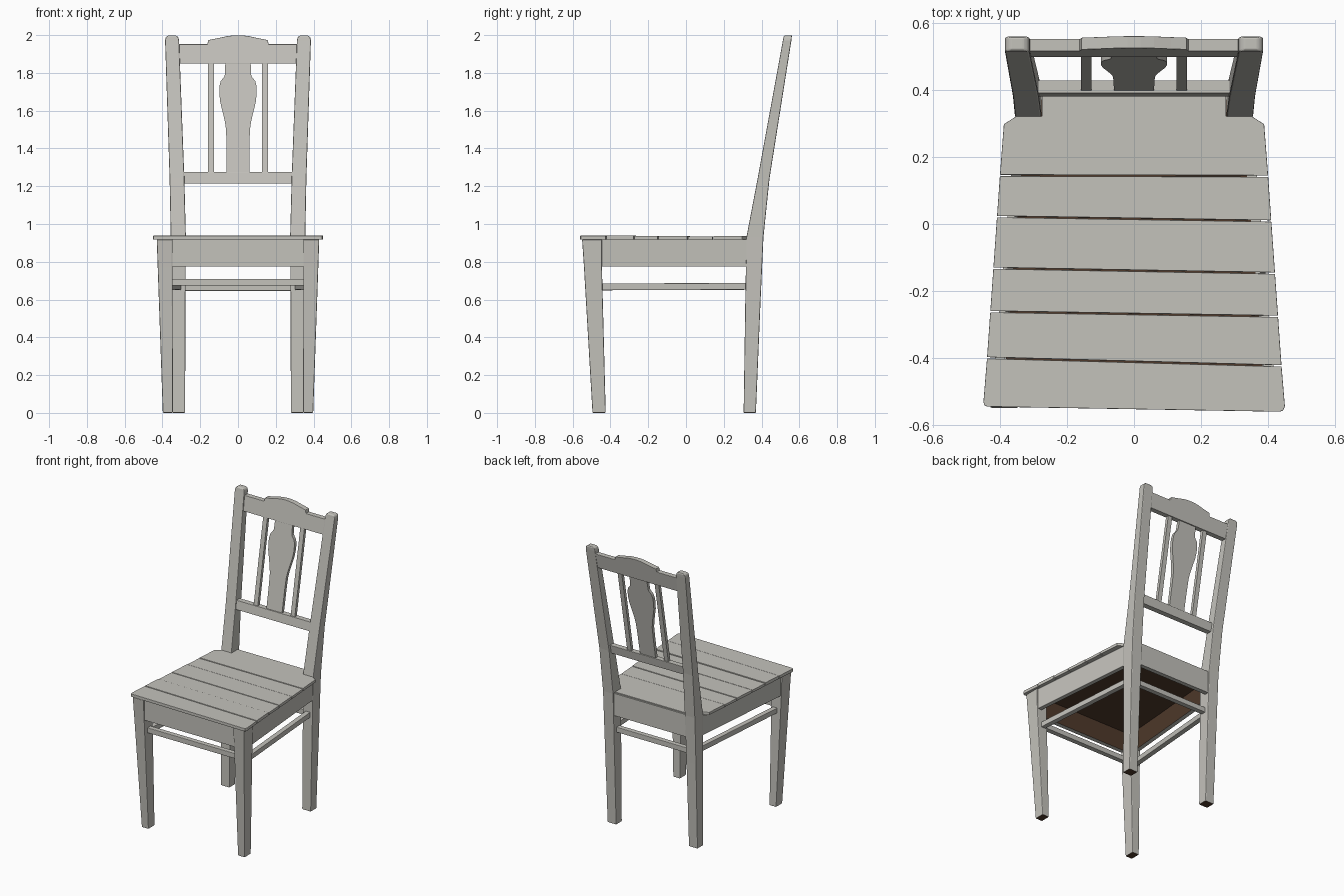
import bpy
import bmesh
from mathutils import Vector

cube = bpy.data.objects.get("Cube")
if cube:
    bpy.data.objects.remove(cube, do_unlink=True)


def make_material(name, color):
    mat = bpy.data.materials.new(name)
    mat.use_nodes = True
    mat.diffuse_color = color
    mat.node_tree.nodes["Principled BSDF"].inputs["Base Color"].default_value = color
    return mat


PAINT = make_material("pale grey paint", (0.55, 0.54, 0.50, 1))
WOOD = make_material("bare brown wood", (0.08, 0.042, 0.024, 1))


def loft(name, rings, bare=None, bevel=0.0, smooth=False):
    """Join equal-length rings of points into a closed solid."""
    bm = bmesh.new()
    loops = [[bm.verts.new(p) for p in ring] for ring in rings]
    count = len(loops[0])
    for a, b in zip(loops, loops[1:]):
        for i in range(count):
            j = (i + 1) % count
            bm.faces.new((a[i], a[j], b[j], b[i]))
    bm.faces.new(loops[0][::-1])
    bm.faces.new(loops[-1])
    bmesh.ops.recalc_face_normals(bm, faces=bm.faces)
    bm.normal_update()
    # bare wood on the faces picked by the rule
    for f in bm.faces:
        if bare and bare(f):
            f.material_index = 1
    mesh = bpy.data.meshes.new(name)
    bm.to_mesh(mesh)
    bm.free()
    mesh.materials.append(PAINT)
    mesh.materials.append(WOOD)
    obj = bpy.data.objects.new(name, mesh)
    bpy.context.collection.objects.link(obj)
    if bevel:
        mod = obj.modifiers.new("soft edges", "BEVEL")
        mod.width = bevel
        mod.segments = 2
        mod.limit_method = "ANGLE"
    if smooth:
        bpy.ops.object.select_all(action="DESELECT")
        obj.select_set(True)
        bpy.context.view_layer.objects.active = obj
        bpy.ops.object.shade_smooth_by_angle()
    return obj


def plan_solid(name, outline, z0, z1, bare=None, bevel=0.0):
    return loft(name, [[(x, y, z) for x, y in outline] for z in (z0, z1)], bare, bevel)


def leg(name, side, sections):
    rings = [[(side * x, y, z) for x, y in ((x0, y0), (x1, y0), (x1, y1), (x0, y1))]
             for z, x0, x1, y0, y1 in sections]
    return loft(name, rings, lambda f: f.normal.z < -0.9, 0.005)


def back_panel(name, outline, thick, bevel=0.0, smooth=False):
    """Front outline (x, z) given thickness along the leaning backrest."""
    def lean(z):
        return 0.405 + 0.184 * (z - 1.245)
    rings = [[(x, lean(z) + off, z) for x, z in outline] for off in (-thick / 2, thick / 2)]
    return loft(name, rings, None, bevel, smooth)


def mirrored(half):
    return half + [(-x, z) for x, z in reversed(half)]


def bar(name, start, end, width, height, bevel=0.003):
    a, b = Vector(start), Vector(end)
    across = (b - a).cross(Vector((0, 0, 1))).normalized() * width / 2
    up = Vector((0, 0, height / 2))
    rings = [[p - across - up, p + across - up, p + across + up, p - across + up] for p in (a, b)]
    return loft(name, rings, None, bevel)


# legs, side aprons, side stretchers and back spindles
for label, s in (("left", 1), ("right", -1)):
    leg("front_leg_" + label, s, [
        (0, 0.345, 0.398, -0.495, -0.425),
        (0.77, 0.346, 0.425, -0.540, -0.445),
        (0.918, 0.346, 0.430, -0.550, -0.445)])
    leg("back_post_" + label, s, [
        (0, 0.28, 0.348, 0.305, 0.37),
        (0.60, 0.278, 0.354, 0.314, 0.395),
        (0.93, 0.276, 0.356, 0.32, 0.41),
        (1.24, 0.284, 0.362, 0.379, 0.442),
        (1.972, 0.312, 0.386, 0.513, 0.558),
        (1.990, 0.316, 0.382, 0.516, 0.560),
        (1.998, 0.328, 0.370, 0.520, 0.558)])
    plan_solid("side_apron_" + label,
               [(s * x, y) for x, y in ((0.42, -0.46), (0.352, 0.33), (0.322, 0.33), (0.39, -0.46))],
               0.775, 0.918, lambda f, s=s: f.normal.x * s < -0.9)
    bar("side_stretcher_" + label, (s * 0.378, -0.46, 0.667), (s * 0.318, 0.33, 0.670), 0.035, 0.036)
    back_panel("back_spindle_" + label,
               [(s * x, z) for x, z in ((0.127, 1.26), (0.159, 1.26), (0.159, 1.86), (0.127, 1.86))], 0.022)

# front and back aprons
plan_solid("front_apron", [(-0.36, -0.535), (0.36, -0.535), (0.36, -0.505), (-0.36, -0.505)],
           0.775, 0.918, lambda f: f.normal.y > 0.9)
plan_solid("back_apron", [(-0.29, 0.37), (0.29, 0.37), (0.29, 0.40), (-0.29, 0.40)],
           0.775, 0.93, lambda f: f.normal.y < -0.9)

# front and back stretchers
bar("front_stretcher", (-0.36, -0.485, 0.692), (0.36, -0.485, 0.692), 0.035, 0.036)
bar("back_stretcher", (-0.29, 0.352, 0.664), (0.29, 0.352, 0.664), 0.035, 0.036)


# seat planks between slightly skewed joints
def seat_half(y):
    return 0.411 - 0.0706 * y


joints = [(-0.400, -0.424), (-0.262, -0.276), (-0.132, -0.147), (0.022, 0.009), (0.145, 0.143)]
tops = [0.938, 0.940, 0.936, 0.937, 0.935, 0.937]
GAP = 0.002
for i, top in enumerate(tops):
    if i == 0:
        front = [(-0.450, -0.532), (-0.447, -0.542), (-0.438, -0.546),
                 (0.436, -0.561), (0.446, -0.557), (0.451, -0.545)]
    else:
        yl, yr = (y + GAP for y in joints[i - 1])
        front = [(-seat_half(yl), yl), (seat_half(yr), yr)]
    if i == len(joints):
        half = [(0.389, 0.298), (0.352, 0.322), (0.275, 0.322), (0.275, 0.39)]
        back = mirrored(half)
    else:
        yl, yr = (y - GAP for y in joints[i])
        back = [(seat_half(yr), yr), (-seat_half(yl), yl)]
    plan_solid("seat_plank_%d" % (i + 1), front + back, 0.917, top, None, 0.002)

# bare wood under the seat
plan_solid("seat_underside", [(-0.39, -0.505), (0.39, -0.505), (0.325, 0.37), (-0.325, 0.37)],
           0.910, 0.9165, lambda f: True)

# backrest rails
back_panel("crest_rail", mirrored([
    (0.325, 1.85), (0.325, 1.952), (0.162, 1.952), (0.157, 1.974),
    (0.11, 1.983), (0.06, 1.994), (0.02, 1.999)]), 0.036, 0.002)
back_panel("lower_back_rail", mirrored([(0.295, 1.215), (0.295, 1.275)]), 0.038, 0.002)

# vase-shaped centre splat
back_panel("back_splat", mirrored([
    (0.060, 1.26), (0.061, 1.42), (0.063, 1.50), (0.070, 1.545), (0.083, 1.60),
    (0.094, 1.645), (0.099, 1.69), (0.098, 1.73), (0.091, 1.758), (0.076, 1.775),
    (0.069, 1.79), (0.067, 1.86)]), 0.022, 0.0, True)
